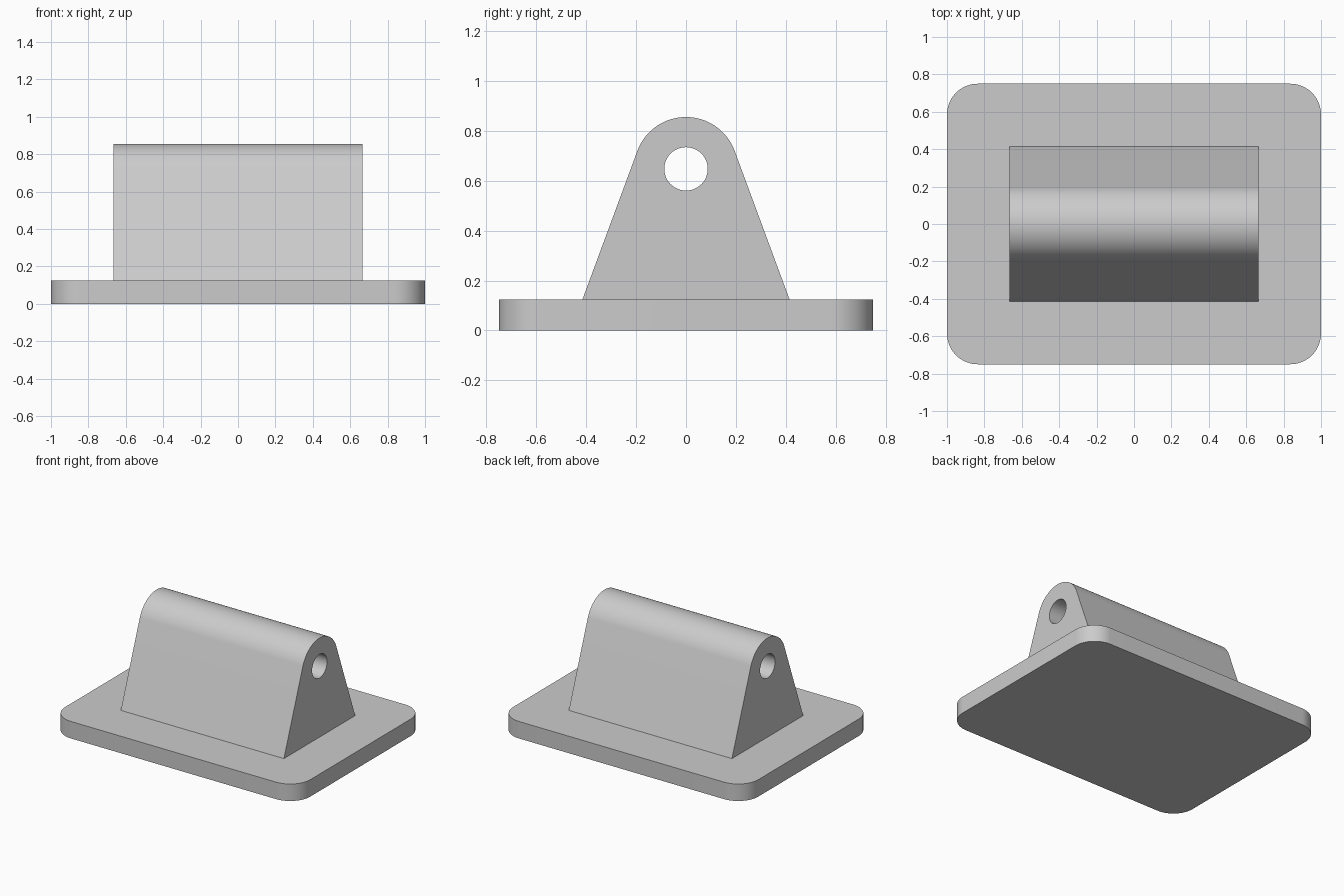
import bpy, bmesh, math
from mathutils import Vector

cube = bpy.data.objects.get("Cube")
if cube:
    bpy.data.objects.remove(cube, do_unlink=True)

grey = bpy.data.materials.new("light grey")
grey.use_nodes = True
colour = (0.6, 0.6, 0.6, 1)
grey.diffuse_color = colour
grey.node_tree.nodes["Principled BSDF"].inputs["Base Color"].default_value = colour


def arc(cx, cy, radius, start, end, steps):
    """Points on a circular arc, angles in radians."""
    return [(cx + radius * math.cos(start + (end - start) * i / steps),
             cy + radius * math.sin(start + (end - start) * i / steps))
            for i in range(steps + 1)]


def extruded(name, loops, place, direction):
    """Fill closed outlines (later ones are holes) and extrude to a solid."""
    bm = bmesh.new()
    edges = []
    for loop in loops:
        verts = [bm.verts.new(place(a, b)) for a, b in loop]
        edges += [bm.edges.new((v, verts[i - 1])) for i, v in enumerate(verts)]
    bmesh.ops.triangle_fill(bm, edges=edges, use_beauty=True)
    result = bmesh.ops.extrude_face_region(bm, geom=bm.faces[:], use_keep_orig=True)
    moved = [g for g in result["geom"] if isinstance(g, bmesh.types.BMVert)]
    bmesh.ops.translate(bm, verts=moved, vec=Vector(direction))
    bmesh.ops.recalc_face_normals(bm, faces=bm.faces[:])
    mesh = bpy.data.meshes.new(name)
    bm.to_mesh(mesh)
    bm.free()
    mesh.materials.append(grey)
    obj = bpy.data.objects.new(name, mesh)
    bpy.context.collection.objects.link(obj)
    bpy.ops.object.select_all(action="DESELECT")
    obj.select_set(True)
    bpy.context.view_layer.objects.active = obj
    bpy.ops.object.shade_smooth_by_angle(angle=math.radians(15))
    return obj


# Base plate with rounded corners
half_x, half_y, corner, thick = 1.0, 0.75, 0.165, 0.125
quarter = math.pi / 2
outline = []
for i, (sx, sy) in enumerate([(1, 1), (-1, 1), (-1, -1), (1, -1)]):
    outline += arc(sx * (half_x - corner), sy * (half_y - corner), corner,
                   i * quarter, (i + 1) * quarter, 16)
extruded("base_plate", [outline], lambda x, y: (x, y, 0), (0, 0, thick))

# Tapered block whose sides run tangent into a round top, with a through bore
foot, pivot_z, top_r, bore_r, half_len = 0.415, 0.648, 0.208, 0.087, 0.665
drop = pivot_z - thick
tangent = math.acos(top_r / math.hypot(foot, drop)) - math.atan2(drop, foot)
profile = [(-foot, thick), (foot, thick)]
profile += arc(0, pivot_z, top_r, tangent, math.pi - tangent, 40)
bore = arc(0, pivot_z, bore_r, 0, 2 * math.pi, 48)[:-1]
extruded("pivot_block", [profile, bore], lambda y, z: (-half_len, y, z),
         (2 * half_len, 0, 0))
